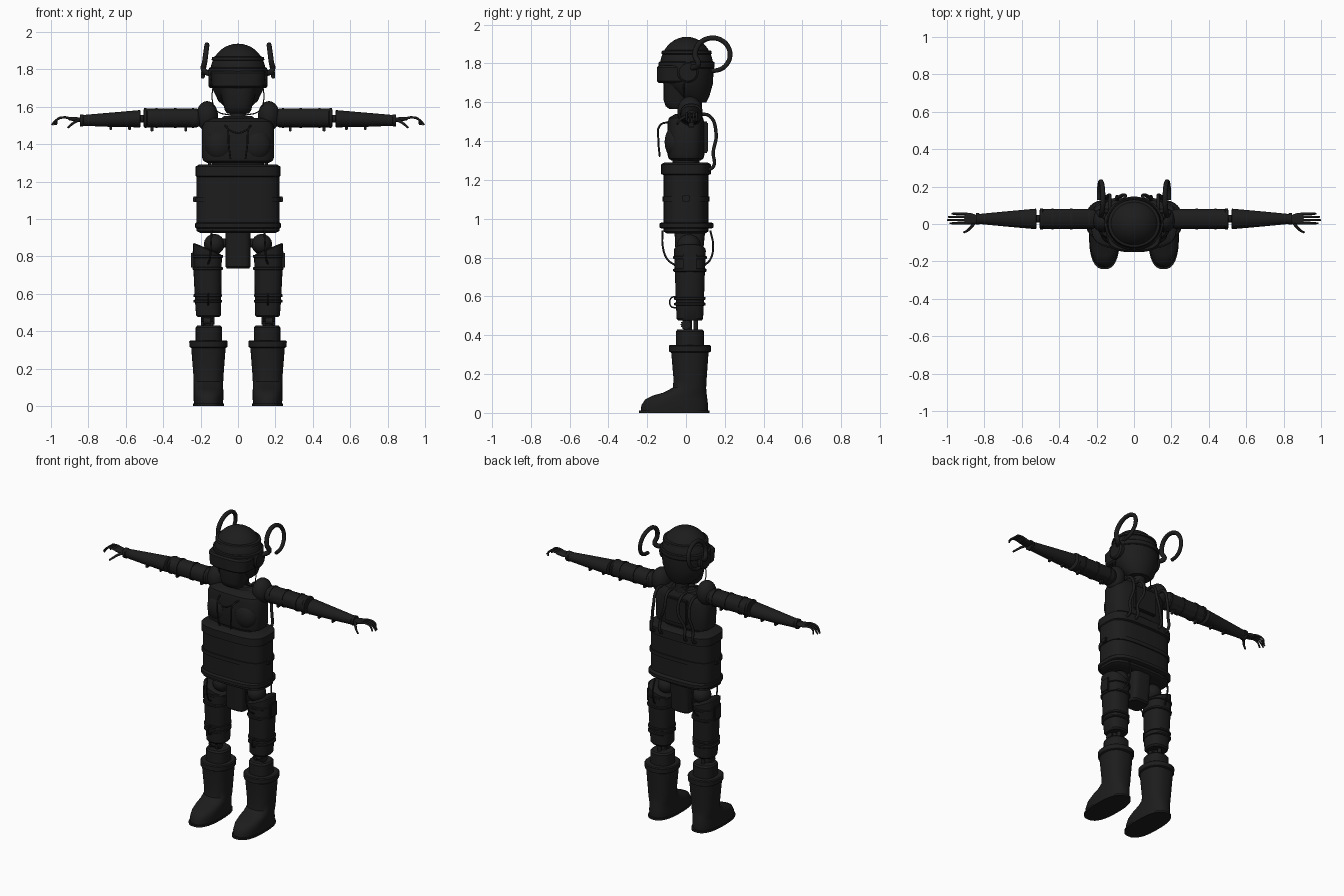
import bpy, bmesh
from math import sin, cos, pi, radians
from mathutils import Vector, Matrix

black = bpy.data.materials.new("dark_metal")
black.diffuse_color = (0.012, 0.012, 0.012, 1)


def finish(name, bm, mirror=False):
    bmesh.ops.recalc_face_normals(bm, faces=bm.faces)
    me = bpy.data.meshes.new(name)
    bm.to_mesh(me)
    bm.free()
    ob = bpy.data.objects.new(name, me)
    bpy.context.collection.objects.link(ob)
    me.materials.append(black)
    if mirror:
        ob.modifiers.new("mirror", 'MIRROR')
    return ob


def loft(name, sections, axis='z', e=2.0, mirror=False, n=40, shear=None):
    """Skin superellipse rings (t, centre_a, centre_b, radius_a, radius_b)."""
    bm = bmesh.new()
    rings = []
    for t, ca, cb, ra, rb in sections:
        ring = []
        for i in range(n):
            c, s = cos(2 * pi * i / n), sin(2 * pi * i / n)
            a = ca + ra * abs(c) ** (2 / e) * (1 if c > 0 else -1)
            b = cb + rb * abs(s) ** (2 / e) * (1 if s > 0 else -1)
            ring.append(bm.verts.new((a, b, t) if axis == 'z' else (t, a, b)))
        rings.append(ring)
    for lo, hi in zip(rings, rings[1:]):
        for i in range(n):
            j = (i + 1) % n
            bm.faces.new((lo[i], lo[j], hi[j], hi[i]))
    bm.faces.new(rings[0])
    bm.faces.new(rings[-1])
    if shear:
        for v in bm.verts:
            shear(v)
    return finish(name, bm, mirror)


def ball(name, loc, scale, mirror=False):
    bm = bmesh.new()
    bmesh.ops.create_uvsphere(bm, u_segments=32, v_segments=16, radius=1,
                              matrix=Matrix.Translation(loc) @ Matrix.Diagonal((*scale, 1)))
    return finish(name, bm, mirror)


def box(name, loc, size, mirror=False, bevel=0.006):
    bm = bmesh.new()
    bmesh.ops.create_cube(bm, size=1, matrix=Matrix.Translation(loc) @ Matrix.Diagonal((*size, 1)))
    bmesh.ops.bevel(bm, geom=bm.edges[:], offset=bevel, segments=2, affect='EDGES')
    return finish(name, bm, mirror)


def tube(name, pts, r, taper=1.0, both=True):
    for side in ((1, -1) if both else (1,)):
        cu = bpy.data.curves.new(name, 'CURVE')
        cu.dimensions, cu.bevel_depth, cu.bevel_resolution = '3D', r, 3
        cu.resolution_u, cu.use_fill_caps = 6, True
        sp = cu.splines.new('BEZIER')
        sp.bezier_points.add(len(pts) - 1)
        for i, (bp, p) in enumerate(zip(sp.bezier_points, pts)):
            bp.co = (p[0] * side, p[1], p[2])
            bp.handle_left_type = bp.handle_right_type = 'AUTO'
            bp.radius = 1 + (taper - 1) * i / (len(pts) - 1)
        ob = bpy.data.objects.new(name, cu)
        cu.materials.append(black)
        bpy.context.collection.objects.link(ob)


# Helmet, brim bands, visor, face mask and ear discs
dome = [(1.60, 0, .045, .07, .06), (1.63, 0, .035, .105, .085), (1.70, 0, .01, .138, .13)]
dome += [(1.78 + .157 * sin(a), 0, .003, .148 * cos(a) + .001, .137 * cos(a) + .001)
         for a in [radians(k) for k in range(0, 91, 9)]]
loft("helmet", dome)
loft("helmet_band", [(1.775, 0, .003, .150, .140), (1.78, 0, .003, .156, .144),
                     (1.805, 0, .003, .156, .144), (1.81, 0, .003, .148, .138)])
loft("helmet_upper_band", [(1.845, 0, .003, .13, .12), (1.85, 0, .003, .142, .130),
                           (1.865, 0, .003, .138, .127), (1.87, 0, .003, .115, .105)])
loft("visor", [(1.70, 0, -.05, .13, .09), (1.71, 0, -.05, .14, .10),
               (1.78, 0, -.05, .147, .10), (1.79, 0, -.05, .14, .09)], e=3)
loft("face_mask", [(1.565, 0, -.04, .06, .045), (1.58, 0, -.04, .07, .065),
                   (1.61, 0, -.035, .078, .08), (1.72, 0, -.03, .105, .085)], e=2.6)
loft("ear_disc", [(.12, .01, 1.755, .055, .055), (.15, .01, 1.755, .055, .055),
                  (.158, .01, 1.755, .045, .045)], 'x', mirror=True)

# Curled horns
horn = [(.145, .03, 1.775)]
for k in range(11):
    a = radians(215 - k * 31)
    y, z = .137 + .09 * cos(a), 1.846 + .085 * sin(a)
    horn.append((.165 + (1.94 - z) * .13, y, z))
tube("horn", horn, .015, .75)

# Neck and head cables
loft("neck", [(1.50, 0, .04, .045, .045), (1.63, 0, .045, .035, .035)])
for k in range(4):
    z = 1.535 + k * .022
    loft("neck_ring", [(z, 0, .042, .045, .04), (z + .012, 0, .042, .045, .04)])
tube("head_cable", [(.13, -.01, 1.74), (.135, -.01, 1.62), (.11, .0, 1.575), (.04, .02, 1.555)], .003)

# Chest
loft("chest", [(1.30, 0, 0, .165, .075), (1.31, 0, 0, .185, .09), (1.33, 0, 0, .193, .095),
               (1.49, 0, 0, .193, .095), (1.52, 0, .0, .18, .088), (1.54, 0, .01, .145, .065)], e=3.2)
ball("breast", (.1, -.055, 1.395), (.078, .055, .085), True)
loft("collar", [(1.53, 0, .02, .10, .06), (1.55, 0, .02, .075, .055)])
loft("waist_joint", [(1.27, 0, 0, .14, .07), (1.31, 0, 0, .14, .07)], e=3)

# Front cord and back hoses
tube("chest_cord", [(.07, -.085, 1.50), (.055, -.135, 1.48), (.05, -.142, 1.40), (.04, -.135, 1.32)], .005)
tube("chest_cord_loop", [(-.055, -.135, 1.48), (0, -.145, 1.46), (.055, -.135, 1.48)], .005, both=False)
for x, x2 in ((.13, .15), (.05, .09)):
    tube("back_hose", [(x, .05, 1.535), (x, .12, 1.53), (x, .155, 1.44), (x2, .14, 1.34),
                       (x2, .142, 1.27), (x2, .11, 1.25)], .009)
box("back_plate", (0, .098, 1.42), (.16, .03, .16))

# Abdomen shell with rims and knobs
loft("abdomen", [(.925, 0, 0, .20, .10), (.935, 0, 0, .222, .115), (1.225, 0, 0, .222, .115),
                 (1.23, 0, 0, .227, .128), (1.28, 0, 0, .227, .128), (1.29, 0, 0, .21, .112)], e=3.4, n=56)
loft("belt", [(.95, 0, .003, .225, .13), (.955, 0, .003, .229, .139), (.975, 0, .003, .229, .139),
              (.98, 0, .003, .225, .13)], e=3.2, n=56)
loft("middle_band", [(1.09, 0, 0, .227, .122), (1.115, 0, 0, .227, .122)], e=3.4, n=56)
box("side_knob", (.23, 0, 1.105), (.022, .04, .03), True, .004)

# Pelvis and hip joints
loft("pelvis", [(.735, 0, .015, .06, .055), (.745, 0, .015, .066, .065), (.95, 0, .02, .068, .08)], e=4)
ball("hip_ball", (.127, .015, .865), (.055, .06, .055), True)
tube("hip_rod", [(0, .015, .88), (.127, .015, .865)], .025)


# Thighs with slanted tops
def slant(v):
    if v.co.z > .83:
        v.co.z += (v.co.x - .163) * .42


loft("thigh", [(.475, .158, .02, .058, .06), (.485, .158, .02, .066, .068), (.56, .16, .02, .070, .072),
               (.72, .163, .02, .075, .077), (.835, .163, .02, .077, .082), (.842, .163, .02, .068, .072)],
     e=2.5, mirror=True, shear=slant)
for z, r in ((.56, .077), (.59, .077), (.80, .083), (.735, .082)):
    loft("thigh_band", [(z - .008, .162, .02, r - .006, r), (z - .005, .162, .02, r, r + .004),
                        (z + .005, .162, .02, r, r + .004), (z + .008, .162, .02, r - .006, r)],
         e=2.5, mirror=True)
box("thigh_side_plate", (.242, .02, .78), (.016, .07, .09), True)
tube("front_garter", [(.14, -.12, .94), (.145, -.12, .86), (.15, -.095, .79), (.16, -.055, .76)], .005)
tube("back_garter", [(.14, .125, .94), (.145, .14, .86), (.15, .125, .79), (.16, .095, .76)], .005)
tube("thigh_cord", [(.16, -.05, .60), (.16, -.078, .59), (.16, -.078, .55), (.16, -.05, .54)], .004)

# Knees: toothed wheel and rod
loft("knee_axle", [(.125, .0, .455, .02, .02), (.195, .0, .455, .02, .02)], 'x', mirror=True)
bm = bmesh.new()
for x in (.135, .185):
    outline = [bm.verts.new((x, r * cos(i * pi / 14), .455 + r * sin(i * pi / 14)))
               for i, r in enumerate([.03, .023] * 14)]
    disc = bm.faces.new(outline)
    ext = bmesh.ops.extrude_face_region(bm, geom=[disc])
    bmesh.ops.translate(bm, vec=(.012, 0, 0), verts=[g for g in ext['geom'] if isinstance(g, bmesh.types.BMVert)])
finish("knee_gear", bm, True)
loft("knee_rod", [(.40, .158, .05, .012, .012), (.50, .158, .05, .012, .012)], mirror=True)
loft("knee_core", [(.41, .16, .01, .028, .022), (.49, .16, .01, .028, .022)], mirror=True)

# Boots
loft("boot_socket", [(.34, .156, .02, .07, .072), (.42, .156, .02, .07, .072), (.43, .156, .02, .062, .064)],
     e=2.4, mirror=True)
loft("boot", [(.01, .158, -.06, .077, .172), (.04, .158, -.058, .08, .172), (.07, .158, -.05, .08, .16),
              (.09, .158, -.03, .079, .138), (.105, .158, -.005, .079, .11), (.13, .158, .018, .079, .086),
              (.17, .158, .021, .081, .085), (.31, .158, .02, .092, .096)], e=2.4, mirror=True)
loft("boot_cuff", [(.31, .158, .02, .092, .096), (.316, .158, .02, .101, .108),
                   (.345, .158, .02, .103, .108), (.35, .158, .02, .097, .102)], e=2.2, mirror=True)
loft("sole", [(0, .158, -.06, .082, .182), (.012, .158, -.06, .082, .182)], e=2.5, mirror=True)

# Shoulders and arms
ball("shoulder", (.165, .02, 1.55), (.058, .065, .08), True)
loft("upper_arm", [(.18, .027, 1.54, .04, .04), (.215, .027, 1.54, .05, .047), (.22, .027, 1.54, .054, .05),
                   (.485, .027, 1.54, .053, .05), (.49, .027, 1.54, .057, .053),
                   (.502, .027, 1.54, .055, .052), (.505, .027, 1.54, .045, .042)], 'x', e=2.3, mirror=True)
for x in (.235, .33, .43):
    loft("arm_band", [(x, .027, 1.54, .057, .054), (x + .012, .027, 1.54, .057, .054)], 'x', e=2.3, mirror=True)
for x in (.28, .46, .58, .68):
    z = 1.483 if x < .5 else 1.49
    box("arm_clip", (x, .027, z), (.014, .03, .03), True, .003)
loft("elbow", [(.49, .027, 1.535, .02, .02), (.54, .027, 1.535, .02, .02)], 'x', mirror=True)
loft("forearm", [(.52, .027, 1.535, .045, .04), (.525, .027, 1.535, .055, .047), (.545, .027, 1.535, .053, .045),
                 (.70, .027, 1.53, .039, .037), (.825, .027, 1.527, .027, .029),
                 (.83, .027, 1.527, .031, .032), (.845, .027, 1.527, .031, .032)], 'x', mirror=True)

# Hands
loft("palm", [(.84, .027, 1.53, .02, .012), (.87, .028, 1.533, .03, .012),
              (.905, .03, 1.537, .031, .009)], 'x', e=3, mirror=True)
for y, tip in ((.004, .985), (.021, 1.0), (.038, .995), (.055, .975)):
    tube("finger", [(.89, y, 1.535), (.93, y, 1.543), (.965, y, 1.533), (tip - .003, y, 1.503)], .0075, .65)
tube("thumb", [(.85, .01, 1.53), (.87, -.015, 1.52), (.89, -.035, 1.505), (.91, -.045, 1.488)], .009, .6)

# Smooth shading with crisp edges
for ob in bpy.context.scene.objects:
    ob.select_set(ob.type == 'MESH')
    if ob.type == 'MESH':
        bpy.context.view_layer.objects.active = ob
bpy.ops.object.shade_smooth_by_angle(angle=radians(35))
